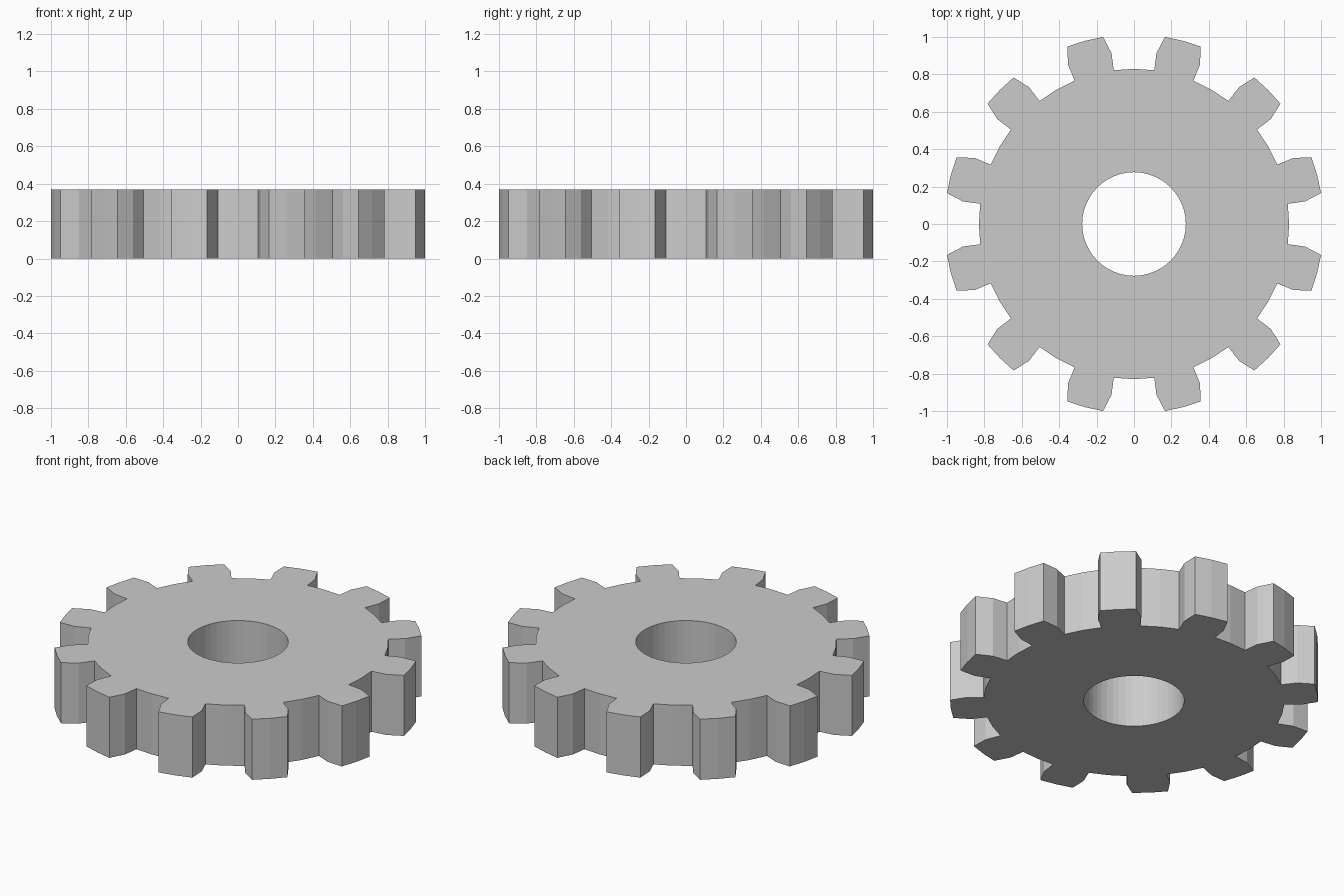
import bpy, bmesh
from math import sin, cos, tan, atan, radians

if "Cube" in bpy.data.objects:
    bpy.data.objects.remove(bpy.data.objects["Cube"])

TEETH = 12
HEIGHT = 0.3686
HOLE, BASE, ROOT, PITCH, TIP = 0.277, 0.6451, 0.8293, 0.9215, 1.0136
STEP = radians(360 / TEETH / 4)
COUNT = TEETH * 4
LEAN = atan((TIP - PITCH) * tan(radians(20)) / TIP)


def polar(r, a):
    return (r * cos(a), r * sin(a))


def plate(name, outer, inner, walls):
    """Flat-faced ring between two matching rows of points, with chosen side walls."""
    bm = bmesh.new()
    add = lambda pts, z: [bm.verts.new((x, y, z)) for x, y in pts]
    ob, ib = add(outer, 0), add(inner, 0)
    ot, it = add(outer, HEIGHT), add(inner, HEIGHT)
    n = len(outer)
    for i in range(n):
        j = (i + 1) % n
        bm.faces.new((it[i], ot[i], ot[j], it[j]))
        bm.faces.new((ib[j], ob[j], ob[i], ib[i]))
        if "outer" in walls:
            bm.faces.new((ob[i], ob[j], ot[j], ot[i]))
        if "inner" in walls:
            bm.faces.new((it[i], it[j], ib[j], ib[i]))
    return finish(name, bm)


def finish(name, bm):
    mesh = bpy.data.meshes.new(name)
    bm.to_mesh(mesh)
    bm.free()
    obj = bpy.data.objects.new(name, mesh)
    bpy.context.collection.objects.link(obj)
    return obj


def circle(r):
    return [polar(r, i * STEP) for i in range(COUNT)]


# Hub web with the shaft hole
plate("hub", circle(BASE), circle(HOLE), {"inner"})

# Rim between the hub and the tooth roots, plus the teeth
bm = bmesh.new()
bottom = {}


def vert(r, a, z):
    key = (round(r * cos(a), 5), round(r * sin(a), 5), z)
    if key not in bottom:
        bottom[key] = bm.verts.new(key)
    return bottom[key]


def caps(p):
    bm.faces.new([vert(r, a, HEIGHT) for r, a in p])
    bm.faces.new([vert(r, a, 0) for r, a in reversed(p)])


def wall(p, q):
    bm.faces.new([vert(*p, 0), vert(*q, 0), vert(*q, HEIGHT), vert(*p, HEIGHT)])


for i in range(COUNT):
    a, b = i * STEP, (i + 1) * STEP
    caps([(BASE, a), (ROOT, a), (ROOT, b), (BASE, b)])

for t in range(TEETH):
    # gap runs from -1 to +1 step, tooth from +1 to +3 steps
    g, s, m, e = [(4 * t + k) * STEP for k in (0, 1, 2, 3)]
    caps([(ROOT, s), (PITCH, s), (PITCH, m), (ROOT, m)])
    caps([(ROOT, m), (PITCH, m), (PITCH, e), (ROOT, e)])
    caps([(PITCH, s), (TIP, s + LEAN), (TIP, m), (PITCH, m)])
    caps([(PITCH, m), (TIP, m), (TIP, e - LEAN), (PITCH, e)])
    path = [(ROOT, g - STEP), (ROOT, g), (ROOT, s), (PITCH, s), (TIP, s + LEAN),
            (TIP, m), (TIP, e - LEAN), (PITCH, e), (ROOT, e)]
    for p, q in zip(path, path[1:]):
        wall(p, q)

finish("toothed_rim", bm)
